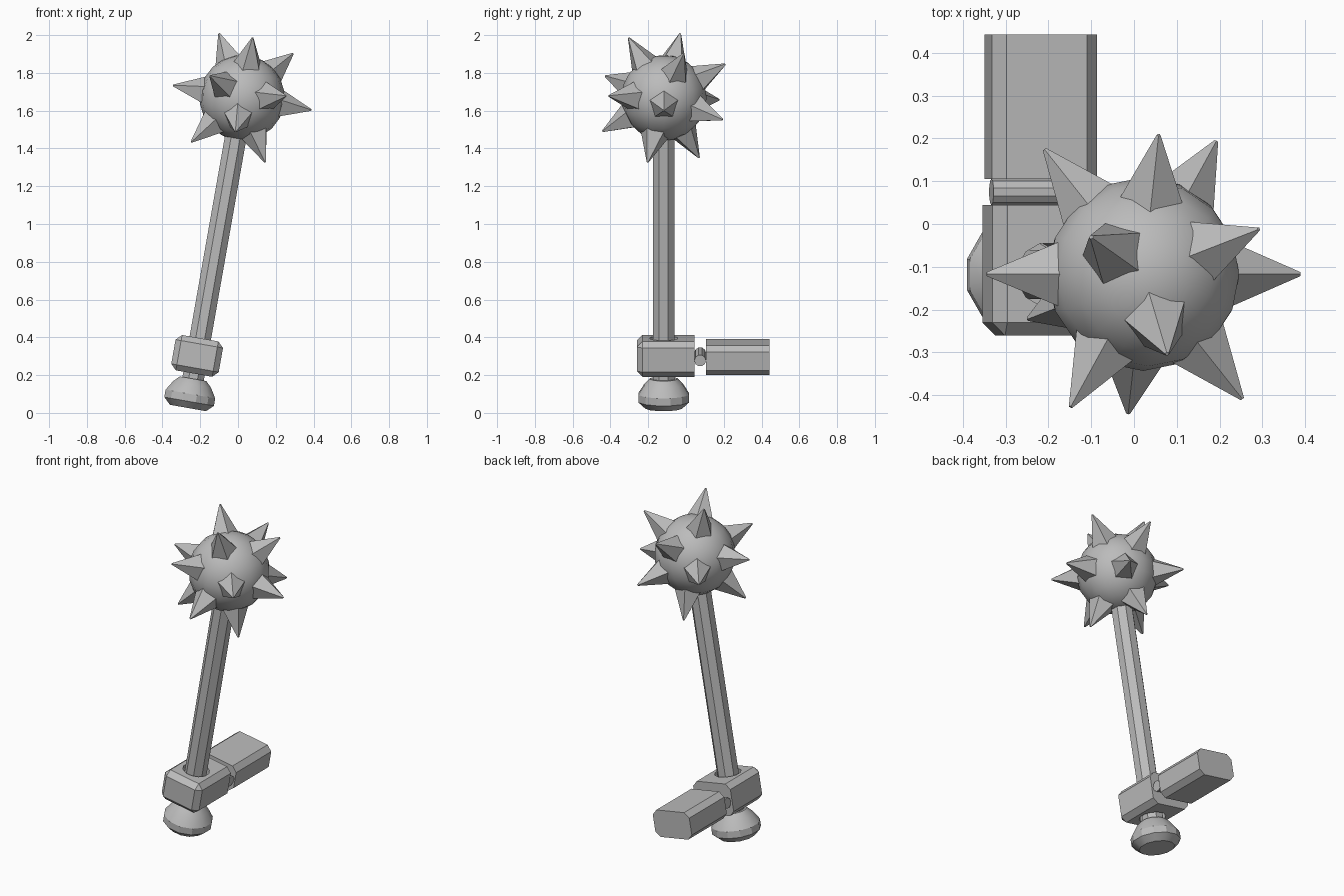
import bpy, bmesh, math
from mathutils import Vector, Matrix

if "Cube" in bpy.data.objects:
    bpy.data.objects.remove(bpy.data.objects["Cube"], do_unlink=True)

grey = bpy.data.materials.new("stone grey")
grey.use_nodes = True
COLOR = (0.5, 0.5, 0.5, 1)
grey.diffuse_color = COLOR
grey.node_tree.nodes["Principled BSDF"].inputs["Base Color"].default_value = COLOR

# Local frame: z runs up the leaning handle, origin at the pommel base
LEAN = Matrix.Translation((-0.265, -0.118, 0.026)) @ Matrix.Rotation(math.radians(10), 4, "Y")


def finish(name, bm, matrix=LEAN, smooth=None):
    bmesh.ops.recalc_face_normals(bm, faces=bm.faces)
    mesh = bpy.data.meshes.new(name)
    bm.to_mesh(mesh)
    bm.free()
    mesh.materials.append(grey)
    obj = bpy.data.objects.new(name, mesh)
    obj.matrix_world = matrix
    bpy.context.collection.objects.link(obj)
    if smooth:
        bpy.ops.object.select_all(action="DESELECT")
        obj.select_set(True)
        bpy.context.view_layer.objects.active = obj
        bpy.ops.object.shade_smooth_by_angle(angle=math.radians(smooth))
    return obj


def lathe(name, profile, sides, smooth=None):
    """Capped solid of revolution about local z from (radius, height) pairs."""
    bm = bmesh.new()
    rings = []
    for r, z in profile:
        angles = [math.tau * (i + 0.5) / sides for i in range(sides)]
        rings.append([bm.verts.new((r * math.cos(a), r * math.sin(a), z)) for a in angles])
    for low, high in zip(rings, rings[1:]):
        for i in range(sides):
            j = (i + 1) % sides
            bm.faces.new((low[i], low[j], high[j], high[i]))
    bm.faces.new(rings[0])
    bm.faces.new(rings[-1])
    return finish(name, bm, smooth=smooth)


def chamfered_box(name, size, centre, width, pick):
    """Box whose picked edges are cut with a flat chamfer."""
    bm = bmesh.new()
    bmesh.ops.create_cube(bm, size=1)
    edges = [e for e in bm.edges if pick((e.verts[0].co + e.verts[1].co) / 2)]
    bmesh.ops.scale(bm, vec=size, verts=bm.verts)
    bmesh.ops.bevel(bm, geom=edges, offset=width, offset_type="OFFSET",
                    segments=1, affect="EDGES", profile=0.5)
    bmesh.ops.translate(bm, vec=centre, verts=bm.verts)
    return finish(name, bm)


# Handle and pommel
lathe("handle", [(0.062, 0.13), (0.062, 1.6)], 8)
lathe("pommel", [(0.1, 0), (0.138, 0.035), (0.138, 0.075), (0.105, 0.127), (0.074, 0.157)], 12, 28)

# Fist, chamfered everywhere but at the wrist, with a loose hole for the handle
hand = chamfered_box("hand", (0.255, 0.305, 0.19), (0, 0.01, 0.28), 0.03, lambda m: m.y < 0.4)
cutter = lathe("hand_hole_cutter", [(0.075, 0.1), (0.075, 0.5)], 12)
cutter.hide_render = True
cutter.hide_set(True)
cutter.display_type = "WIRE"
hole = hand.modifiers.new("handle hole", "BOOLEAN")
hole.operation = "DIFFERENCE"
hole.solver = "EXACT"
hole.object = cutter

# Wrist hinge pin and forearm
bm = bmesh.new()
bmesh.ops.create_cone(bm, cap_ends=True, segments=10, radius1=0.031, radius2=0.031, depth=0.235,
                      matrix=Matrix.Translation((0, 0.193, 0.275)) @ Matrix.Rotation(math.pi / 2, 4, "Y"))
finish("wrist_pin", bm)
chamfered_box("forearm", (0.25, 0.338, 0.16), (0, 0.392, 0.273), 0.03, lambda m: abs(m.y) < 0.1)

# Spiked ball
HEAD = Vector((0.022, -0.117, 1.668))
bm = bmesh.new()
bmesh.ops.create_uvsphere(bm, u_segments=16, v_segments=10, radius=0.226)
head_frame = Matrix.Translation(HEAD) @ Matrix.Rotation(math.radians(10), 4, "Y")
finish("ball", bm, head_frame, 45)

# Five-sided spikes in opposite pairs
directions = [(-0.12, 0.085, 0.335), (0.055, -0.185, 0.315), (0.27, 0.105, 0.235),
              (0.365, 0, -0.065), (0.035, 0.32, 0.175), (-0.23, 0.29, -0.01)]
directions.append((0.17, 0.31, -0.115))
for number, direction in enumerate(directions):
    for side in (1, -1):
        aim = (Vector(direction) * side).normalized()
        bm = bmesh.new()
        bmesh.ops.create_cone(bm, cap_ends=True, segments=5, radius1=0.098, radius2=0.005, depth=0.21)
        bmesh.ops.translate(bm, vec=(0, 0, 0.267), verts=bm.verts)
        turn = aim.to_track_quat("Z", "Y").to_matrix().to_4x4()
        finish(f"spike_{number + 1}_{'a' if side > 0 else 'b'}", bm, Matrix.Translation(HEAD) @ turn)
